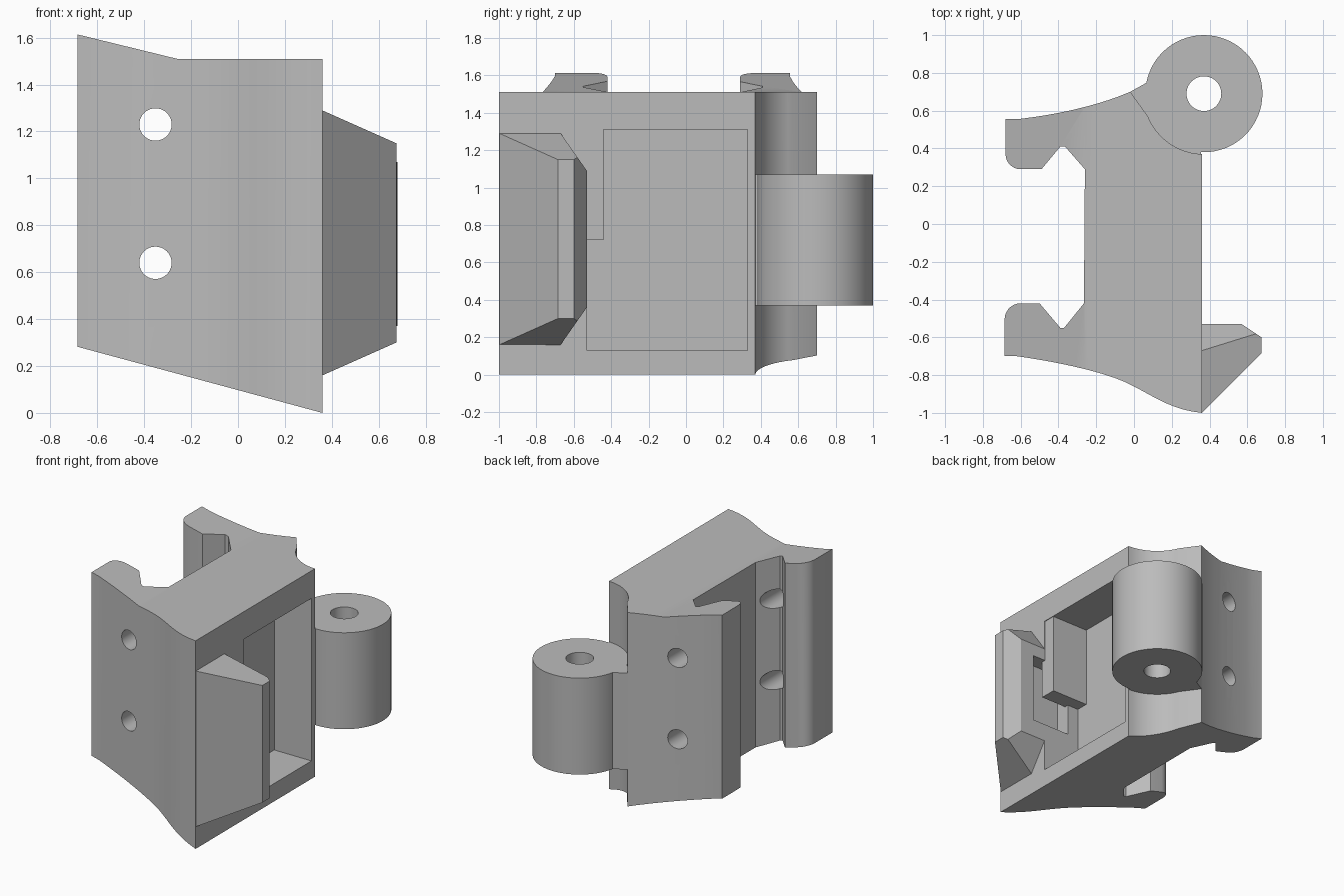
import bpy, bmesh, math
from mathutils import Vector
from mathutils.geometry import interpolate_bezier

if "Cube" in bpy.data.objects:
    bpy.data.objects.remove(bpy.data.objects["Cube"])

grey = bpy.data.materials.new("plain grey")
grey.use_nodes = True
COLOR = (0.5, 0.5, 0.5, 1)
grey.diffuse_color = COLOR
grey.node_tree.nodes["Principled BSDF"].inputs["Base Color"].default_value = COLOR


def bezier(a, b, c, d, n=10):
    pts = interpolate_bezier(*[Vector((p[0], p[1], 0)) for p in (a, b, c, d)], n)
    return [(p.x, p.y) for p in pts]


def arc(cx, cy, r, start, end, n=12):
    angles = [math.radians(start + (end - start) * i / (n - 1)) for i in range(n)]
    return [(cx + r * math.cos(a), cy + r * math.sin(a)) for a in angles]


def prism(name, plan, z0, z1, planes=()):
    """Extrude a plan upwards, then trim with (point, outward normal) planes."""
    bm = bmesh.new()
    base = bm.faces.new([bm.verts.new((x, y, z0)) for x, y in plan])
    ext = bmesh.ops.extrude_face_region(bm, geom=[base])
    top = [v for v in ext["geom"] if isinstance(v, bmesh.types.BMVert)]
    bmesh.ops.translate(bm, verts=top, vec=(0, 0, z1 - z0))
    for co, no in planes:
        geom = bm.verts[:] + bm.edges[:] + bm.faces[:]
        cut = bmesh.ops.bisect_plane(bm, geom=geom, plane_co=co, plane_no=no, clear_outer=True)
        rim = [e for e in cut["geom_cut"] if isinstance(e, bmesh.types.BMEdge)]
        bmesh.ops.contextual_create(bm, geom=rim)
    bmesh.ops.recalc_face_normals(bm, faces=bm.faces)
    mesh = bpy.data.meshes.new(name)
    bm.to_mesh(mesh)
    bm.free()
    mesh.materials.append(grey)
    ob = bpy.data.objects.new(name, mesh)
    bpy.context.collection.objects.link(ob)
    return ob


def box(name, x0, x1, y0, y1, z0, z1):
    return prism(name, [(x0, y0), (x1, y0), (x1, y1), (x0, y1)], z0, z1)


def boolean(ob, other, operation="DIFFERENCE"):
    bpy.context.view_layer.objects.active = ob
    mod = ob.modifiers.new("boolean", "BOOLEAN")
    mod.operation, mod.solver, mod.object = operation, "EXACT", other
    bpy.ops.object.modifier_apply(modifier=mod.name)


def discard(ob):
    bpy.data.objects.remove(ob)


# Main bracket: curved front, two hooked flanges, hollow beside the hinge barrel
plan = [(-0.685, -0.70)]
plan += bezier((-0.62, -0.70), (-0.40, -0.73), (-0.12, -0.79), (0, -0.86))
plan += bezier((0, -0.86), (0.10, -0.91), (0.20, -0.985), (0.36, -1.0))[1:]
plan += arc(0.37, 0.69, 0.32, 268, 202, 14)
plan += bezier((-0.02, 0.70), (-0.18, 0.63), (-0.40, 0.58), (-0.60, 0.557))
plan += [(-0.68, 0.557)] + arc(-0.60, 0.37, 0.08, 180, 270, 8)
plan += [(-0.49, 0.29), (-0.39, 0.41), (-0.365, 0.41), (-0.26, 0.29)]
plan += [(-0.265, -0.42), (-0.37, -0.55), (-0.39, -0.55), (-0.50, -0.42)]
plan += arc(-0.60, -0.505, 0.085, 90, 180, 8)
body = prism("bracket_body", plan, -0.2, 1.8, [((0.36, 0, 0), (-0.27, 0, -1))])

# Top trim: flat over the middle, rising over the flanges
top_profile = [(-0.26, 1.51), (0.8, 1.51), (0.8, 2.0), (-0.8, 2.0), (-0.8, 1.642)]
trim = prism("top_trim", top_profile, -1.2, 1.2)
for v in trim.data.vertices:
    x, z, y = v.co
    v.co = (x, y, z)
trim.data.flip_normals()
boolean(body, trim)
discard(trim)

# Tapered catch on the side
catch_plan = [(0.30, -0.97), (0.36, -0.998), (0.675, -0.685), (0.675, -0.60),
              (0.57, -0.53), (0.30, -0.53)]
catch_planes = []
for s, z_root, z_corner in ((1, 1.29, 1.29), (-1, 0.16, 0.16)):
    catch_planes.append(((0.36, 0, z_root), (0.14, 0, s * 0.315)))
    catch_planes.append(((0, -0.67, z_corner), (0, 0.20, s * 0.14)))
catch = prism("side_catch", catch_plan, 0, 1.5, catch_planes)
boolean(body, catch, "UNION")
discard(catch)

# Side pocket, its ledge and the notch behind the catch
for cutter in (box("pocket", 0.06, 0.9, -0.53, 0.33, 0.13, 1.31),
               box("catch_notch", 0.15, 0.46, -0.64, -0.50, 0.49, 1.0)):
    boolean(body, cutter)
    discard(cutter)
ledge = box("pocket_ledge", 0.03, 0.355, -0.56, -0.44, 0.72, 1.33)
boolean(body, ledge, "UNION")
discard(ledge)

# Screw holes through both flanges
for z in (0.64, 1.23):
    bpy.ops.mesh.primitive_cylinder_add(vertices=40, radius=0.069, depth=3,
                                        location=(-0.352, 0, z), rotation=(math.pi / 2, 0, 0))
    hole = bpy.context.object
    boolean(body, hole)
    discard(hole)

# Hinge barrel with its web and pin hole
barrel = prism("hinge_barrel", arc(0.37, 0.69, 0.31, 0, 354.375, 64), 0.37, 1.07)
web = prism("hinge_web", [(-0.02, 0.70), (0.07, 0.75), (0.37, 0.69), (0.355, 0.36),
                          (0.20, 0.36), (0, 0.55)], 0.37, 1.07)
pin = prism("pin_hole", arc(0.37, 0.69, 0.092, 0, 352.5, 48), 0, 1.5)
boolean(barrel, web, "UNION")
boolean(barrel, pin)
discard(web)
discard(pin)

# Smooth curved walls, keep hard edges
for ob in (body, barrel):
    ob.data.materials.clear()
    ob.data.materials.append(grey)
    bpy.ops.object.select_all(action="DESELECT")
    ob.select_set(True)
    bpy.context.view_layer.objects.active = ob
    bpy.ops.object.shade_smooth_by_angle(angle=math.radians(30))
